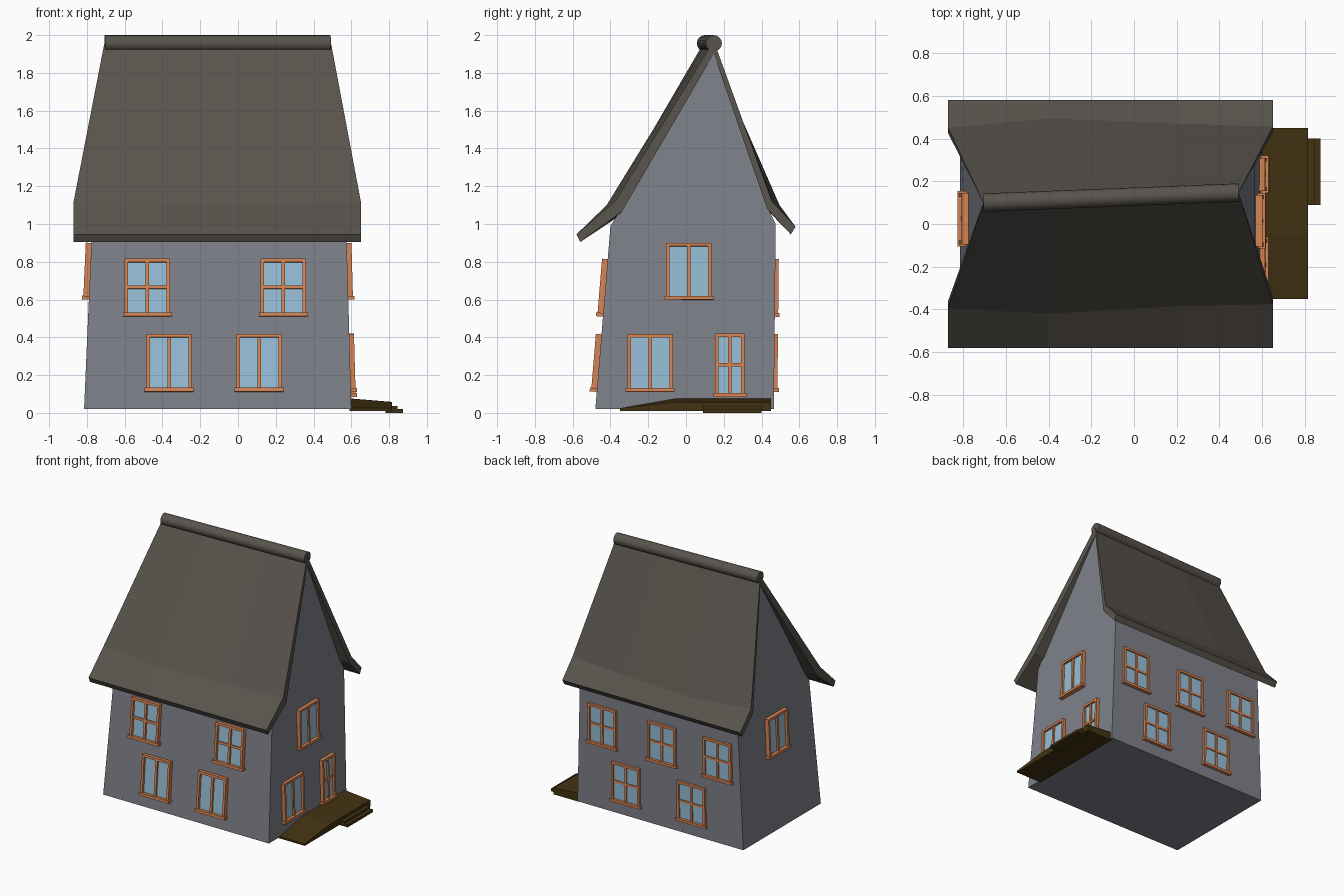
import bpy, bmesh
from mathutils import Matrix, Vector

if "Cube" in bpy.data.objects:
    bpy.data.objects.remove(bpy.data.objects["Cube"], do_unlink=True)


def material(name, rgb):
    m = bpy.data.materials.new(name)
    m.use_nodes = True
    col = (*rgb, 1.0)
    m.diffuse_color = col
    m.node_tree.nodes["Principled BSDF"].inputs["Base Color"].default_value = col
    return m


WALL = material("grey_plaster", (0.21, 0.22, 0.25))
ROOF = material("dark_shingle", (0.098, 0.087, 0.073))
FRAME = material("orange_wood", (0.68, 0.23, 0.085))
GLASS = material("blue_glass", (0.31, 0.52, 0.68))
DECK = material("dark_brown_wood", (0.055, 0.032, 0.006))


def finish(name, bm, *mats):
    bmesh.ops.recalc_face_normals(bm, faces=bm.faces)
    me = bpy.data.meshes.new(name)
    bm.to_mesh(me)
    bm.free()
    for m in mats:
        me.materials.append(m)
    ob = bpy.data.objects.new(name, me)
    bpy.context.collection.objects.link(ob)
    return ob


def loft(name, sections, mat):
    """Closed skin through a row of matching point loops."""
    bm = bmesh.new()
    rings = [[bm.verts.new(p) for p in s] for s in sections]
    n = len(rings[0])
    for a, b in zip(rings, rings[1:]):
        for i in range(n):
            j = (i + 1) % n
            bm.faces.new((a[i], a[j], b[j], b[i]))
    bm.faces.new(rings[0])
    bm.faces.new(rings[-1])
    return finish(name, bm, mat)


def add_box(bm, lo, hi, mat=0):
    lo, hi = Vector(lo), Vector(hi)
    size = hi - lo
    m = Matrix.Translation((lo + hi) / 2) @ Matrix.Diagonal((*size, 1))
    verts = bmesh.ops.create_cube(bm, size=1, matrix=m)["verts"]
    for f in {f for v in verts for f in v.link_faces}:
        f.material_index = mat


# House body: walls lean inward, gables taper up to a skewed peak
def wall_section(x_bot, x_eave, x_peak, y_peak):
    return [(x_bot, -0.48, 0.02), (x_eave, -0.40, 0.99), (x_eave + (x_peak - x_eave) * 0.07, -0.355, 1.06),
            (x_peak, y_peak, 1.92), (x_eave + (x_peak - x_eave) * 0.09, 0.435, 1.08),
            (x_eave, 0.475, 1.0), (x_bot, 0.465, 0.02)]


loft("house_walls", [wall_section(-0.815, -0.772, -0.70, 0.10),
                     wall_section(0.60, 0.573, 0.485, 0.14)], WALL)


# Roof: flared eaves, slightly uneven from end to end
def roof_section(x, x_ridge, y_front, y_ridge, y_back, z):
    return [(x, -0.58, 0.945), (x, y_front, z), (x_ridge, y_ridge, 1.97),
            (x, y_back, z), (x, 0.58, 0.985), (x, 0.555, 0.945),
            (x, y_back - 0.025, z - 0.04), (x_ridge, y_ridge, 1.90),
            (x, y_front + 0.035, z - 0.055), (x, -0.56, 0.905)]


loft("roof", [roof_section(-0.87, -0.705, -0.395, 0.10, 0.45, 1.12),
              roof_section(-0.40, -0.33, -0.42, 0.115, 0.495, 1.10),
              roof_section(0.20, 0.14, -0.385, 0.135, 0.47, 1.10),
              roof_section(0.65, 0.49, -0.375, 0.147, 0.455, 1.12)], ROOF)

# Ridge pole
a, b = Vector((-0.705, 0.10, 1.957)), Vector((0.49, 0.147, 1.957))
bm = bmesh.new()
turn = (b - a).to_track_quat("Z", "Y").to_matrix().to_4x4()
bmesh.ops.create_cone(bm, cap_ends=True, segments=16, radius1=0.043, radius2=0.043,
                      depth=(b - a).length, matrix=Matrix.Translation((a + b) / 2) @ turn)
ridge = finish("ridge_pole", bm, ROOF)
bpy.context.view_layer.objects.active = ridge
ridge.select_set(True)
bpy.ops.object.shade_smooth_by_angle()


# Each wall: point on the wall for (offset, height), sideways axis, frame depth
WALLS = {
    "front": (lambda c, z: Vector((c, -0.48 + 0.0825 * (z - 0.02), z)), Vector((1, 0, 0)), 0.03),
    "right": (lambda c, z: Vector((0.60 - 0.0278 * (z - 0.02), c, z)), Vector((0, 1, 0)), 0.025),
    "back": (lambda c, z: Vector((c, 0.465 + 0.0102 * (z - 0.02), z)), Vector((-1, 0, 0)), 0.018),
    "left": (lambda c, z: Vector((-0.815 + 0.0443 * (z - 0.02), c, z)), Vector((0, -1, 0)), 0.03),
}


def window(name, side, c, z0, height, width=0.24, cross=False):
    point, u, d = WALLS[side]
    v = (point(c, z0 + height) - point(c, z0)).normalized()
    m = Matrix((u, v, u.cross(v))).transposed().to_4x4()
    m.translation = point(c, z0)
    w, t, h = width / 2, 0.018, height
    bm = bmesh.new()
    add_box(bm, (-w + t / 2, t / 2, -0.01), (w - t / 2, h - t / 2, d * 0.35), 1)
    for s in (-1, 1):
        x = s * (w - t / 2)
        add_box(bm, (x - t / 2, 0, -0.01), (x + t / 2, h, d))
    add_box(bm, (-w + t, h - t, -0.01), (w - t, h, d))
    add_box(bm, (-w - 0.01, -0.006, -0.01), (w + 0.01, 0.014, d + 0.008))
    add_box(bm, (-0.009, 0.014, 0), (0.009, h - t, d * 0.8))
    if cross:
        add_box(bm, (-w + t, h / 2 - 0.009, 0), (w - t, h / 2 + 0.009, d * 0.75))
    bm.transform(m)
    finish(name, bm, FRAME, GLASS)


LOW, HIGH, TALL = 0.117, 0.515, 0.30
for i, c in enumerate((-0.365, 0.112)):
    window(f"front_lower_window_{i + 1}", "front", c, LOW, TALL)
for i, c in enumerate((-0.48, 0.24)):
    window(f"front_upper_window_{i + 1}", "front", c, HIGH, TALL, cross=True)
for i, c in enumerate((0.18, -0.38)):
    window(f"back_lower_window_{i + 1}", "back", c, LOW, TALL, cross=True)
for i, c in enumerate((0.38, -0.13, -0.605)):
    window(f"back_upper_window_{i + 1}", "back", c, HIGH, TALL, cross=True)
window("right_lower_window", "right", -0.19, LOW, TALL)
window("right_narrow_window", "right", 0.232, 0.09, 0.33, width=0.155, cross=True)
window("right_upper_window", "right", 0.015, 0.605, 0.295)
window("left_upper_window", "left", 0.025, 0.605, 0.295)


# Porch deck with a ramp toward the front, plus two steps
def deck_section(x, top):
    return [(x, -0.35, 0.01), (x, -0.35, 0.025), (x, -0.05, top), (x, 0.45, top), (x, 0.45, 0.01)]


loft("porch_deck", [deck_section(0.59, 0.077), deck_section(0.815, 0.058)], DECK)
for name, x, top in (("upper_step", 0.845, 0.037), ("lower_step", 0.873, 0.02)):
    bm = bmesh.new()
    add_box(bm, (0.78, 0.09, 0.003 if name == "upper_step" else 0), (x, 0.40, top))
    finish(name, bm, DECK)
